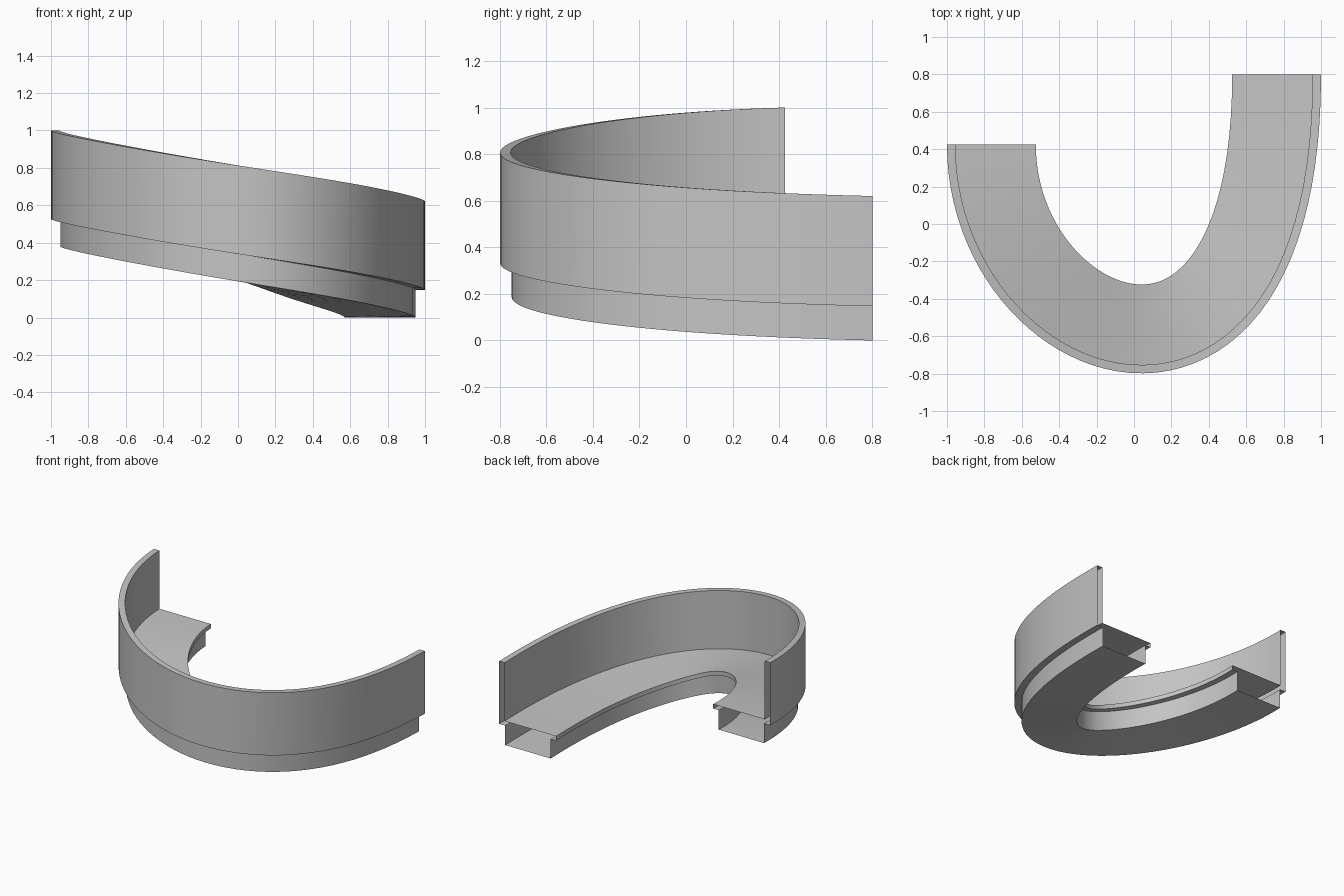
import bpy, bmesh, math
from mathutils import Vector

cube = bpy.data.objects.get("Cube")
if cube:
    bpy.data.objects.remove(cube, do_unlink=True)

# single grey material
grey = bpy.data.materials.new("light_grey")
grey.use_nodes = True
colour = (0.55, 0.55, 0.55, 1)
grey.diffuse_color = colour
grey.node_tree.nodes["Principled BSDF"].inputs["Base Color"].default_value = colour

# rising U-shaped centre line, as one cubic curve
P = [Vector(p) for p in ((0.7625, 0.8, 0), (0.7625, -1.25, 0.05),
                         (-0.7625, -0.65, 0.345), (-0.7625, 0.425, 0.38))]
HALF_WIDTH = 0.2375
STEPS = 48


def station(t):
    """Point on the centre line and the level direction to the outer side."""
    s = 1 - t
    pos = s**3 * P[0] + 3*s*s*t * P[1] + 3*s*t*t * P[2] + t**3 * P[3]
    tan = s*s * (P[1] - P[0]) + 2*s*t * (P[2] - P[1]) + t*t * (P[3] - P[2])
    return pos, Vector((-tan.y, tan.x, 0)).normalized()


def sweep(name, profile):
    """Sweep (distance from outer side, height) points; ends stay open."""
    bm = bmesh.new()
    rows = []
    for i in range(STEPS + 1):
        pos, out = station(i / STEPS)
        rows.append([bm.verts.new(pos + out * (HALF_WIDTH - u) + Vector((0, 0, h)))
                     for u, h in profile])
    for a, b in zip(rows, rows[1:]):
        for j in range(len(profile) - 1):
            bm.faces.new((a[j], a[j + 1], b[j + 1], b[j]))
    mesh = bpy.data.meshes.new(name)
    bm.to_mesh(mesh)
    bm.free()
    mesh.materials.append(grey)
    obj = bpy.data.objects.new(name, mesh)
    bpy.context.collection.objects.link(obj)
    bpy.ops.object.select_all(action='DESELECT')
    obj.select_set(True)
    bpy.context.view_layer.objects.active = obj
    bpy.ops.object.shade_smooth_by_angle(angle=math.radians(30))
    return obj


LEDGE, DECK, TOP = 0.147, 0.18, 0.62

# tall wall on the outer side
sweep("outer_wall", [(0.05, LEDGE), (0, LEDGE), (0, TOP), (0.045, TOP), (0.045, DECK)])
# walking surface with an overhanging inner lip
sweep("deck", [(0.045, DECK), (0.475, DECK), (0.475, LEDGE), (0.43, LEDGE)])
# hollow channel underneath
sweep("base_channel", [(0.43, LEDGE), (0.43, 0), (0.05, 0), (0.05, LEDGE)])
